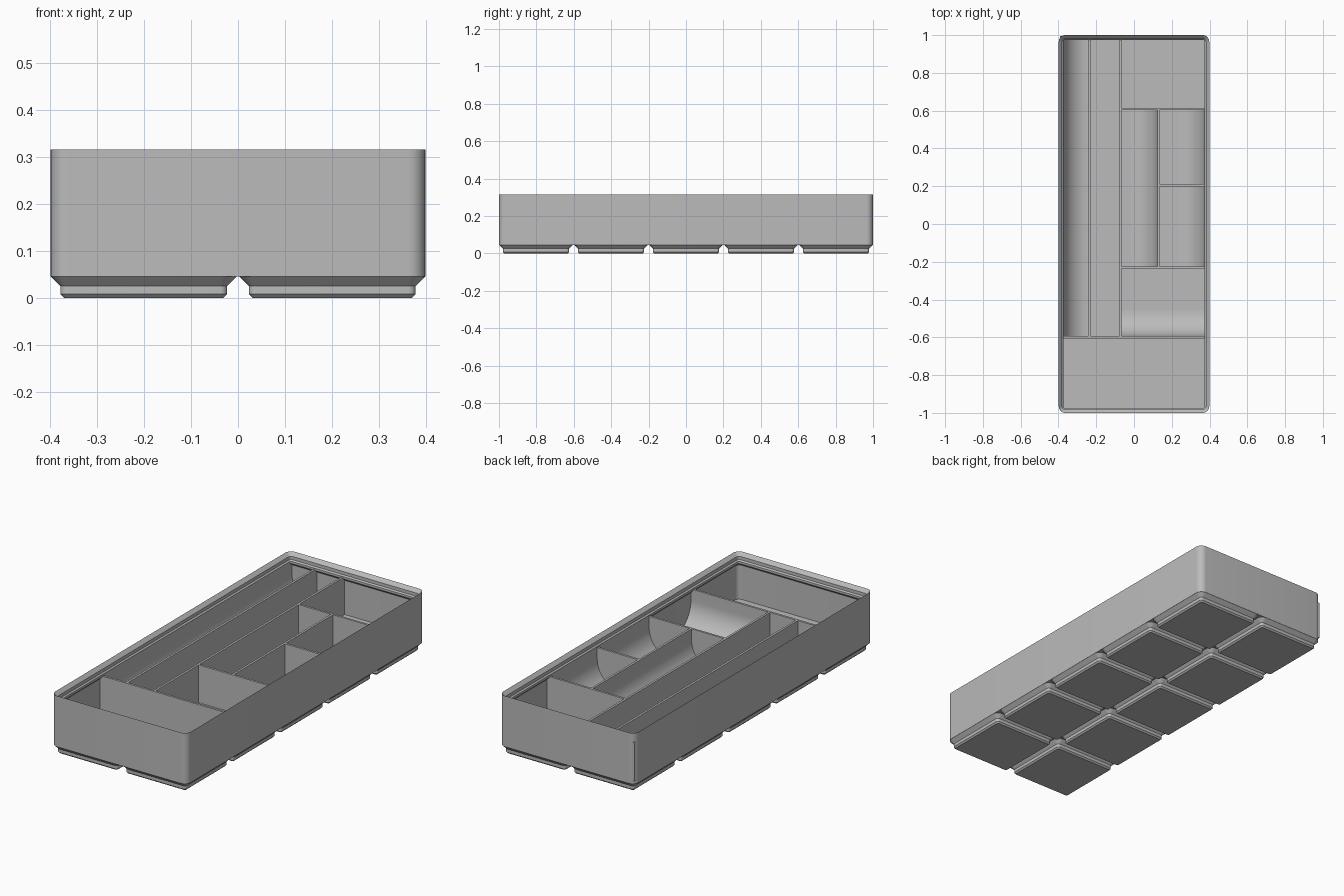
import bpy, bmesh, math

if "Cube" in bpy.data.objects:
    bpy.data.objects.remove(bpy.data.objects["Cube"], do_unlink=True)

MM = 2 / 209.5                 # one millimetre in model units
HX, HY, TOP = 0.3986, 1.0, 0.315
FLOOR, DIV_TOP, T = 0.067, 0.267, 0.0115
LIP = 2.6 * MM                 # how far the rim reaches inwards
IX, IY = HX - LIP, HY - LIP    # opening inside the rim

grey = bpy.data.materials.new("grey plastic")
grey.use_nodes = True
grey.diffuse_color = (0.5, 0.5, 0.5, 1)
grey.node_tree.nodes["Principled BSDF"].inputs["Base Color"].default_value = (0.5, 0.5, 0.5, 1)


def finish(bm, name):
    bmesh.ops.recalc_face_normals(bm, faces=bm.faces)
    mesh = bpy.data.meshes.new(name)
    bm.to_mesh(mesh)
    bm.free()
    mesh.materials.append(grey)
    ob = bpy.data.objects.new(name, mesh)
    bpy.context.collection.objects.link(ob)
    bpy.ops.object.select_all(action='DESELECT')
    ob.select_set(True)
    bpy.context.view_layer.objects.active = ob
    bpy.ops.object.shade_smooth_by_angle(angle=math.radians(25))
    return ob


def rounded_rect(cx, cy, hx, hy, r, steps=8):
    pts = []
    for q, (sx, sy) in enumerate([(1, 1), (-1, 1), (-1, -1), (1, -1)]):
        for i in range(steps + 1):
            a = (q + i / steps) * math.pi / 2
            pts.append((cx + sx * (hx - r) + r * math.cos(a),
                        cy + sy * (hy - r) + r * math.sin(a)))
    return pts


def loft(name, cx, cy, hx, hy, profile):
    """Stack rounded rectangles given as (inset, height) and cap both ends."""
    bm = bmesh.new()
    rings = []
    for inset, z in profile:
        r = max(3.75 * MM - inset, 0.007)
        rings.append([bm.verts.new((x, y, z)) for x, y in
                      rounded_rect(cx, cy, hx - inset, hy - inset, r)])
    n = len(rings[0])
    for a, b in zip(rings, rings[1:]):
        for i in range(n):
            j = (i + 1) % n
            bm.faces.new((a[i], a[j], b[j], b[i]))
    bm.faces.new(rings[0])
    bm.faces.new(rings[-1])
    return finish(bm, name)


def box(name, x0, x1, y0, y1, z0, z1):
    bm = bmesh.new()
    bmesh.ops.create_cube(bm, size=1)
    for v in bm.verts:
        v.co = ((x0 + x1) / 2 + v.co.x * (x1 - x0),
                (y0 + y1) / 2 + v.co.y * (y1 - y0),
                (z0 + z1) / 2 + v.co.z * (z1 - z0))
    return finish(bm, name)


def scoop(name, wall, direction, a, b, radius, axis, back):
    """Concave ramp at a wall, open towards direction, running from a to b."""
    prof = [(wall - direction * back, DIV_TOP), (wall, DIV_TOP)]
    for i in range(17):
        t = i / 16 * math.pi / 2
        prof.append((wall + direction * radius * (1 - math.cos(t)),
                     FLOOR + 0.001 + radius * (1 - math.sin(t))))
    prof += [(wall + direction * radius, FLOOR - 0.004),
             (wall - direction * back, FLOOR - 0.004)]
    bm = bmesh.new()
    ends = [[bm.verts.new((u, s, z) if axis == 'x' else (s, u, z)) for u, z in prof]
            for s in (a, b)]
    n = len(prof)
    for i in range(n):
        j = (i + 1) % n
        bm.faces.new((ends[0][i], ends[0][j], ends[1][j], ends[1][i]))
    for e in ends:
        bm.faces.new(e)
    return finish(bm, name)


# Outer shell: walls, stepped stacking rim, undercut, floor
base_z = 4.75 * MM
z1 = TOP - 1.9 * MM
z2 = z1 - 1.8 * MM
z3 = z2 - 0.7 * MM
z4 = z3 - 1.2 * MM
loft("bin_shell", 0, 0, HX, HY, [
    (0, base_z), (0, TOP), (1.9 * MM, z1), (1.9 * MM, z2), (LIP, z3), (LIP, z4),
    (T, z4 - LIP + T), (T, FLOOR)])

# Feet: two columns of five, each with a double bevel
pitch, half = 42 * MM, 20.75 * MM
for col in range(2):
    for row in range(5):
        loft(f"foot_{col + 1}_{row + 1}", (col - 0.5) * pitch, (row - 2) * pitch, half, half, [
            (2.95 * MM, 0), (2.15 * MM, 0.8 * MM), (2.15 * MM, 2.6 * MM), (0, base_z + 0.0005)])

# Dividers between the compartments
WX, WY = HX - T / 2, HY - T / 2
X1, X2, X3 = -0.235, -0.072, 0.13
Y1, Y2, Y3, Y4 = -0.6, -0.23, 0.205, 0.608
h = T / 2
for name, x, y0, y1 in [("long_divider_outer", X1, Y1, WY),
                        ("long_divider_inner", X2, Y1, WY),
                        ("short_long_divider", X3, Y2, Y4)]:
    box(name, x - h, x + h, y0, y1, FLOOR - 0.003, DIV_TOP)
for name, y, x0, x1 in [("front_divider", Y1, -WX, WX), ("cross_divider_front", Y2, X2, WX),
                        ("cross_divider_middle", Y3, X3, WX), ("cross_divider_back", Y4, X2, WX)]:
    box(name, x0, x1, y - h, y + h, FLOOR - 0.003, DIV_TOP)

# Curved scoops along compartment walls
gap = LIP - T / 2
scoop("scoop_long", -IX, 1, Y1, WY, 0.132, 'x', gap)
scoop("scoop_middle", X3 - h, -1, Y2, Y4, 0.14, 'x', 0.002)
scoop("scoop_side", IX, -1, Y2, Y4, 0.14, 'x', gap)
scoop("scoop_front", Y1 + h, 1, X2, WX, 0.14, 'y', 0.002)
